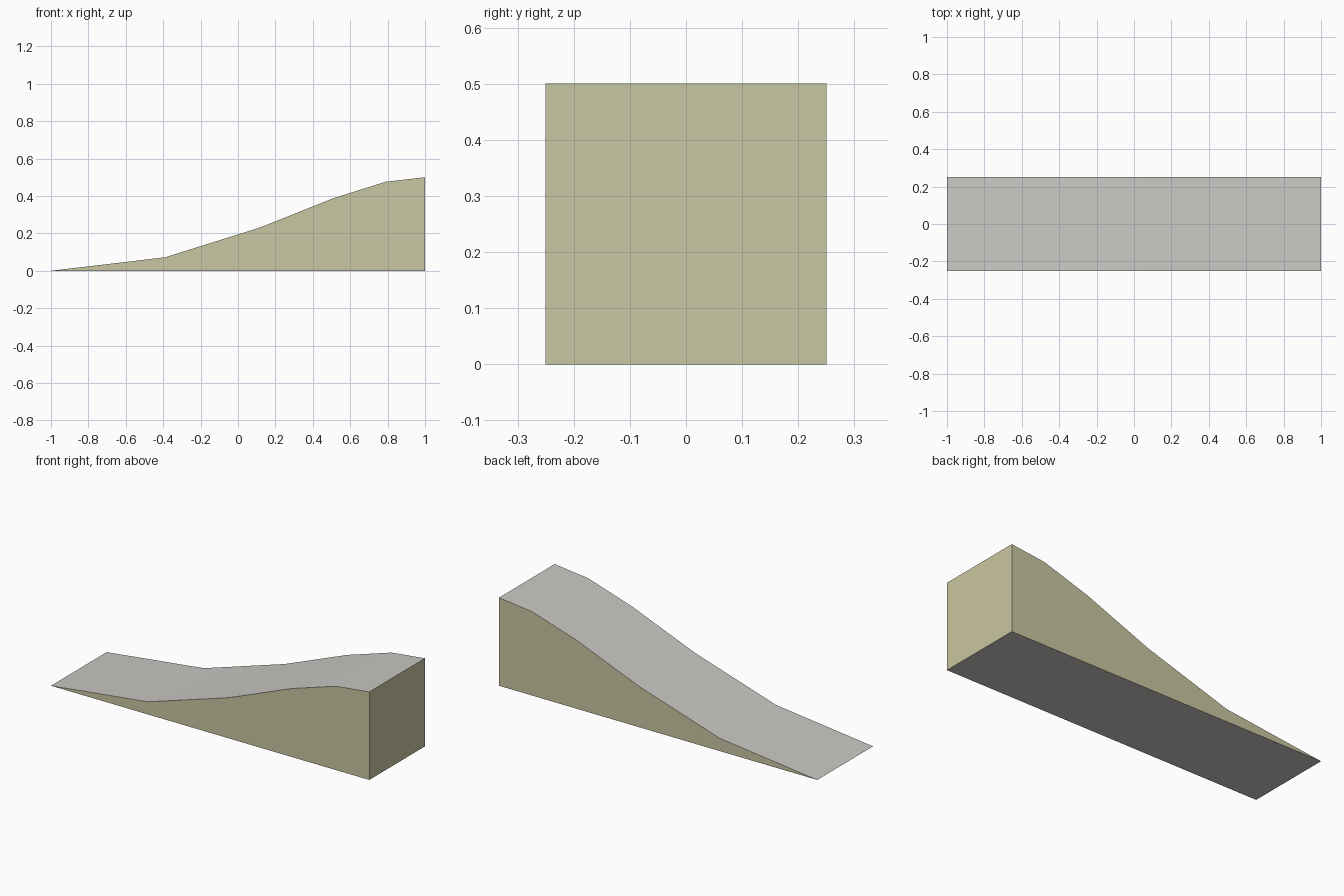
import bpy
import bmesh
import math

cube = bpy.data.objects.get("Cube")
if cube:
    bpy.data.objects.remove(cube, do_unlink=True)


def make_material(name, color):
    mat = bpy.data.materials.new(name)
    mat.use_nodes = True
    mat.diffuse_color = color
    mat.node_tree.nodes["Principled BSDF"].inputs["Base Color"].default_value = color
    return mat


HALF_WIDTH = 0.25
# Side outline: slope from the low tip to the top, then the lower back corner
SLOPE = [(-1, 0), (-0.39, 0.072), (0.12, 0.232), (0.51, 0.388), (0.79, 0.476), (1, 0.5)]
PROFILE = SLOPE + [(1, 0)]

# Ramp body: outline extruded across the width
bm = bmesh.new()
side = bm.faces.new([bm.verts.new((x, -HALF_WIDTH, z)) for x, z in PROFILE])
extruded = bmesh.ops.extrude_face_region(bm, geom=[side])
moved = [v for v in extruded["geom"] if isinstance(v, bmesh.types.BMVert)]
bmesh.ops.translate(bm, verts=moved, vec=(0, 2 * HALF_WIDTH, 0))
bmesh.ops.recalc_face_normals(bm, faces=bm.faces)

# Grey running surface and underside, tan walls
for face in bm.faces:
    face.material_index = 1 if abs(face.normal.z) > 0.5 else 0

mesh = bpy.data.meshes.new("curved_ramp")
bm.to_mesh(mesh)
bm.free()
mesh.materials.append(make_material("tan wall", (0.59, 0.57, 0.36, 1)))
mesh.materials.append(make_material("light grey surface", (0.59, 0.58, 0.55, 1)))

ramp = bpy.data.objects.new("curved_ramp", mesh)
bpy.context.collection.objects.link(ramp)

# Smooth slope with crisp borders
bpy.ops.object.select_all(action="DESELECT")
ramp.select_set(True)
bpy.context.view_layer.objects.active = ramp
bpy.ops.object.shade_smooth_by_angle(angle=math.radians(30))
